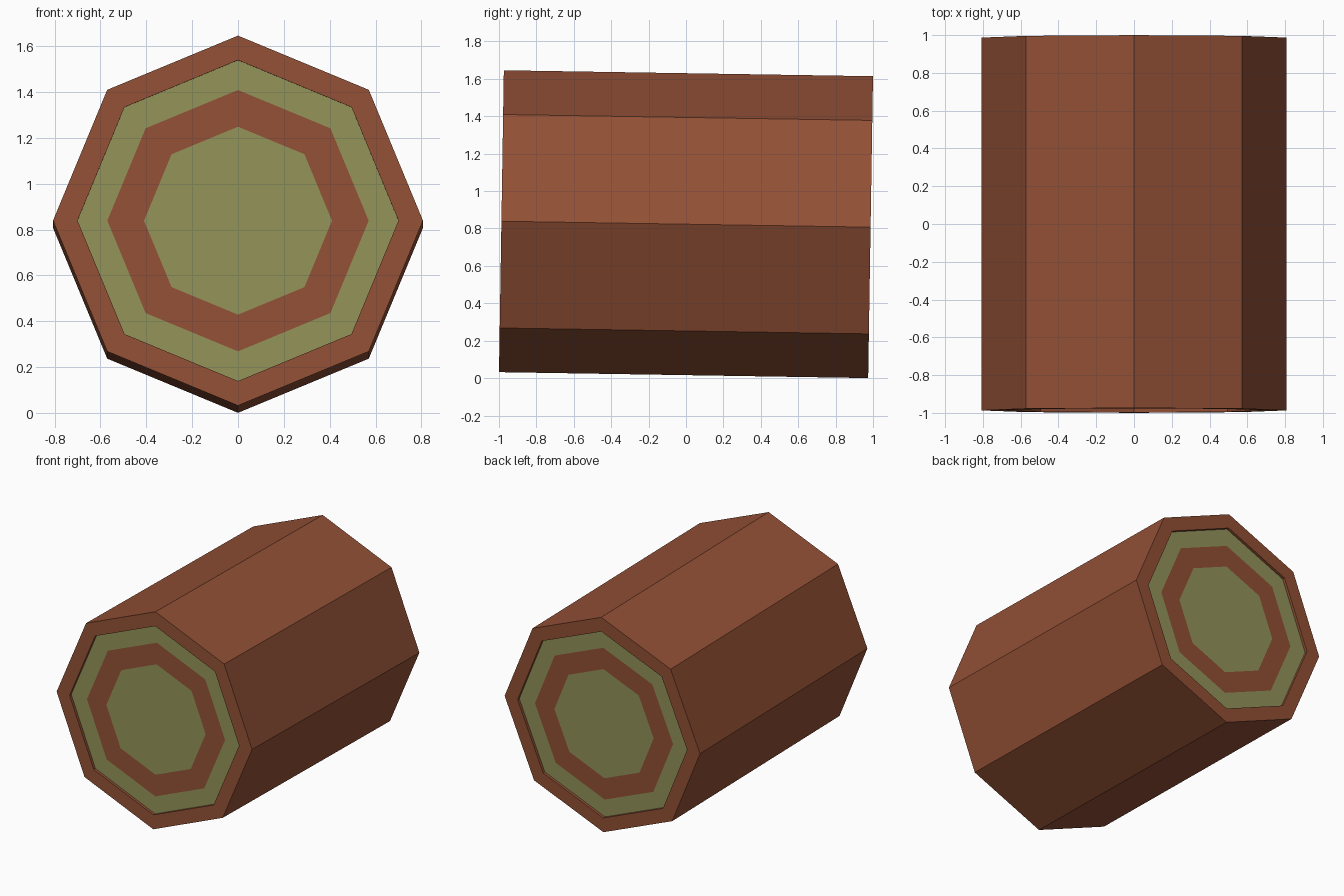
import bpy
import bmesh
import math
from mathutils import Matrix

cube = bpy.data.objects.get("Cube")
if cube:
    bpy.data.objects.remove(cube, do_unlink=True)

SIDES = 8
RADIUS = 0.807
HALF = 0.987          # half the log length
RECESS = 0.02         # depth of the sawn ends inside the bark rim
RINGS = [0.41, 0.57, 0.70]
TILT = Matrix.Translation((0, 0, 0.823)) @ Matrix.Rotation(-0.016, 4, 'X')


def make_material(name, color):
    mat = bpy.data.materials.new(name)
    mat.use_nodes = True
    mat.diffuse_color = (*color, 1)
    bsdf = mat.node_tree.nodes["Principled BSDF"]
    bsdf.inputs["Base Color"].default_value = (*color, 1)
    bsdf.inputs["Roughness"].default_value = 0.9
    return mat


bark_brown = make_material("bark_brown", (0.288, 0.08, 0.036))
wood_green = make_material("wood_green", (0.288, 0.288, 0.10))


def spin_profile(name, profile, band_mats, materials, cap=None):
    """Spin (radius, y) points round the y axis, listed from back to front."""
    bm = bmesh.new()
    loops = []
    for r, y in profile:
        angles = [math.tau * k / SIDES for k in range(SIDES)]
        loops.append([bm.verts.new((r * math.cos(a), y, r * math.sin(a))) for a in angles])
    for a, b, m in zip(loops, loops[1:], band_mats):
        for k in range(SIDES):
            n = (k + 1) % SIDES
            bm.faces.new((a[k], a[n], b[n], b[k])).material_index = m
    if cap == "back":
        bm.faces.new(loops[0][::-1])
    elif cap == "front":
        bm.faces.new(loops[-1])
    bm.transform(TILT)
    mesh = bpy.data.meshes.new(name)
    bm.to_mesh(mesh)
    bm.free()
    for mat in materials:
        mesh.materials.append(mat)
    obj = bpy.data.objects.new(name, mesh)
    bpy.context.collection.objects.link(obj)
    return obj


# Bark: outer wall, end rims and the short walls inside them
inner = RINGS[-1]
face_y = HALF - RECESS
bark = [(inner, face_y), (inner, HALF), (RADIUS, HALF),
        (RADIUS, -HALF), (inner, -HALF), (inner, -face_y)]
spin_profile("bark", bark, [0] * 5, [bark_brown])

# Sawn ends: green core, brown growth ring, green outer ring
ends = [wood_green, bark_brown]
spin_profile("back_end", [(r, face_y) for r in RINGS], [1, 0], ends, cap="back")
spin_profile("front_end", [(r, -face_y) for r in RINGS[::-1]], [0, 1], ends, cap="front")
